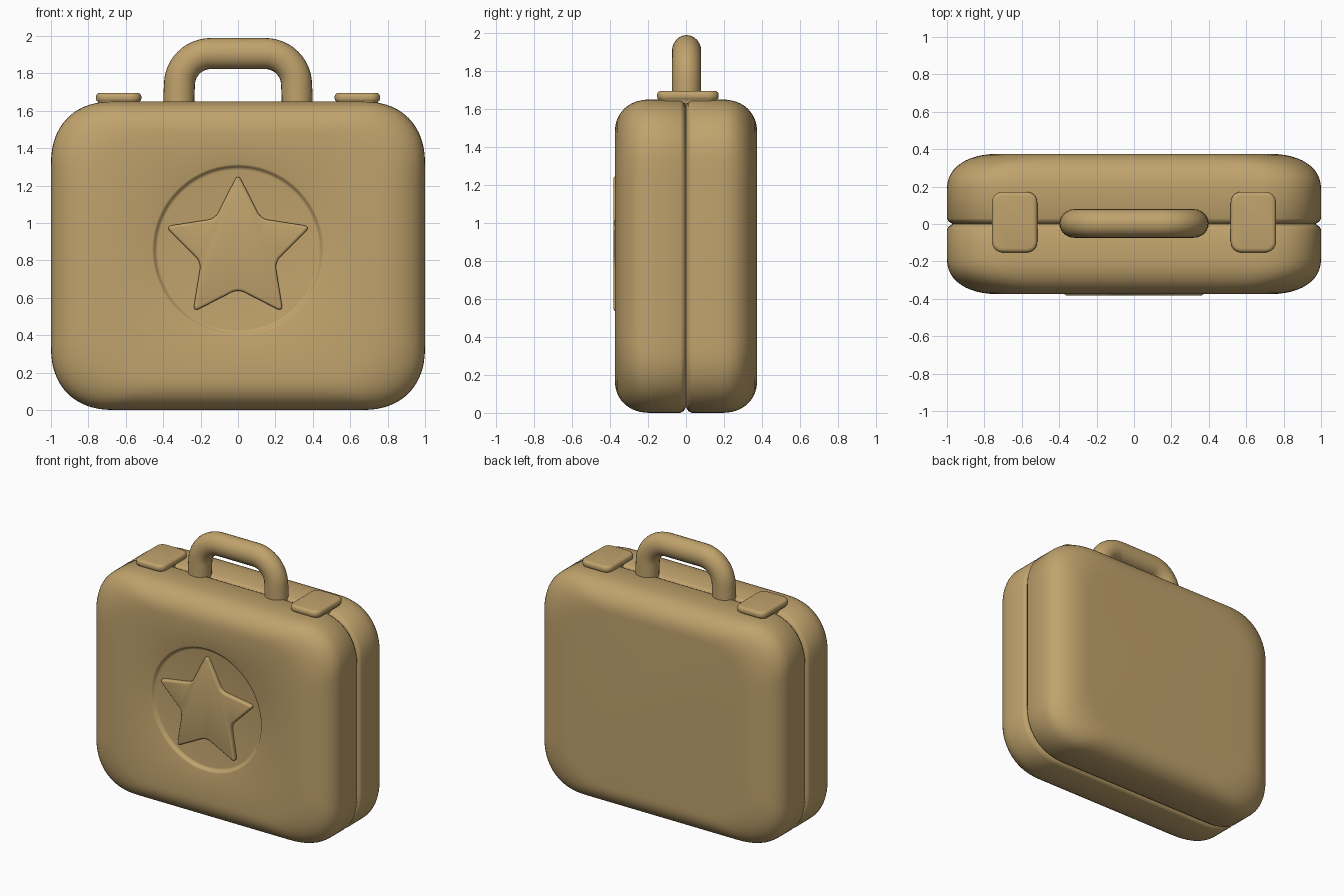
import bpy, bmesh, math
from mathutils import Vector

if "Cube" in bpy.data.objects:
    bpy.data.objects.remove(bpy.data.objects["Cube"])

tan = bpy.data.materials.new("tan")
tan.diffuse_color = (0.53, 0.365, 0.152, 1)
tan.use_nodes = True
tan.node_tree.nodes["Principled BSDF"].inputs["Base Color"].default_value = tan.diffuse_color


def finish(bm, name, angle=40):
    bmesh.ops.recalc_face_normals(bm, faces=bm.faces)
    me = bpy.data.meshes.new(name)
    bm.to_mesh(me)
    bm.free()
    ob = bpy.data.objects.new(name, me)
    bpy.context.collection.objects.link(ob)
    me.materials.append(tan)
    bpy.ops.object.select_all(action='DESELECT')
    ob.select_set(True)
    bpy.context.view_layer.objects.active = ob
    bpy.ops.object.shade_smooth_by_angle(angle=math.radians(angle))
    return ob


def loft(bm, rings):
    """Skin closed rings of equal length and cap both ends."""
    vs = [[bm.verts.new(p) for p in r] for r in rings]
    n = len(vs[0])
    for a, b in zip(vs, vs[1:]):
        for i in range(n):
            j = (i + 1) % n
            bm.faces.new((a[i], a[j], b[j], b[i]))
    bm.faces.new(vs[0])
    bm.faces.new(vs[-1])


def soft(t, n):
    """Quarter superellipse point for t in 0..1."""
    a = t * math.pi / 2
    return max(math.cos(a), 0) ** (2 / n), math.sin(a) ** (2 / n)


def outline(hw, hh, r, n=2.3, corner=14, side=14):
    """Rounded rectangle with softened corners, centred on the origin."""
    pts = []
    for k in range(4):
        w, h = (hw, hh) if k % 2 == 0 else (hh, hw)
        quad = []
        for i in range(corner + 1):
            c, s = soft(i / corner, n)
            quad.append((w - r + r * c, h - r + r * s))
        end = quad[-1]
        for i in range(1, side):
            quad.append((end[0] - 2 * (w - r) * i / side, end[1]))
        ca, sa = [(1, 0), (0, 1), (-1, 0), (0, -1)][k]
        pts += [(x * ca - z * sa, x * sa + z * ca) for x, z in quad]
    return pts


# case body: two rounded shells meeting in a seam groove
MID, HW, HH = 0.825, 1.0, 0.825
half = [(0.0, 0.03, 0.03), (0.006, 0.02, 0.02), (0.014, 0.008, 0.008), (0.03, 0, 0)]
for i in range(13):
    c, s = soft(i / 12, 2.25)
    half.append((0.185 + 0.19 * s, 0.28 * (1 - c), 0.18 * (1 - c)))
profile = half[::-1] + [(-y, a, b) for y, a, b in half[1:]]
rings = [[(x, y, z + MID) for x, z in outline(HW - a, HH - b, 0.34)]
         for y, a, b in profile]
# sunken round panel on the front
for r, y in ((0.46, -0.375), (0.452, -0.372), (0.445, -0.362), (0.438, -0.354), (0.428, -0.352)):
    ring = []
    for x, _, z in rings[len(profile) - 1]:
        a = math.atan2(z - MID, x)
        ring.append((r * math.cos(a), y, 0.855 + r * math.sin(a)))
    rings.append(ring)
bm = bmesh.new()
loft(bm, rings)
finish(bm, "case_body", 50)

# raised star
bm = bmesh.new()
base = []
for i in range(10):
    a = math.pi / 2 + i * math.pi / 5
    r = 0.41 if i % 2 == 0 else 0.208
    base.append(bm.verts.new((r * math.cos(a), -0.34, 0.855 + r * math.sin(a))))
face = bm.faces.new(base)
ext = bmesh.ops.extrude_face_region(bm, geom=[face])
for v in ext["geom"]:
    if isinstance(v, bmesh.types.BMVert):
        v.co.y = -0.382
bmesh.ops.recalc_face_normals(bm, faces=bm.faces)
upright = [e for e in bm.edges if abs(e.verts[0].co.y - e.verts[1].co.y) > 0.01]
bmesh.ops.bevel(bm, geom=upright, offset=0.035, segments=4, profile=0.5, affect='EDGES')
rim = [e for e in bm.edges if all(v.co.y < -0.38 for v in e.verts)]
bmesh.ops.bevel(bm, geom=rim, offset=0.016, segments=3, profile=0.5, affect='EDGES', clamp_overlap=True)
finish(bm, "star")

# carrying handle: round section swept along an arch
path = [(0.317, 1.6, 0), (0.316, 1.68, 0)]
for i in range(13):
    a = math.pi / 2 * i / 12
    path.append((0.145 + 0.168 * math.cos(a), 1.738 + 0.168 * math.sin(a), a))
path += [(-x, z, math.pi - a) for x, z, a in path[::-1]]
rings = []
for x, z, a in path:
    ring = []
    for k in range(24):
        t = 2 * math.pi * k / 24
        u, v = 0.083 * math.cos(t), 0.077 * math.sin(t)
        ring.append((x + u * math.cos(a), v + 0.003, z + u * math.sin(a)))
    rings.append(ring)
bm = bmesh.new()
loft(bm, rings)
finish(bm, "handle", 60)

# two latches on top
for side, name in ((-1, "latch_left"), (1, "latch_right")):
    levels = [(0.01, 1.63), (0.01, 1.648), (0.002, 1.655), (0, 1.665), (0, 1.678),
              (0.004, 1.688), (0.012, 1.694), (0.022, 1.696)]
    rings = [[(side * 0.638 + x, 0.01 + y, z)
              for x, y in outline(0.121 - d, 0.162 - d, 0.06 - d, 2.2, 8, 4)]
             for d, z in levels]
    bm = bmesh.new()
    loft(bm, rings)
    finish(bm, name, 50)
